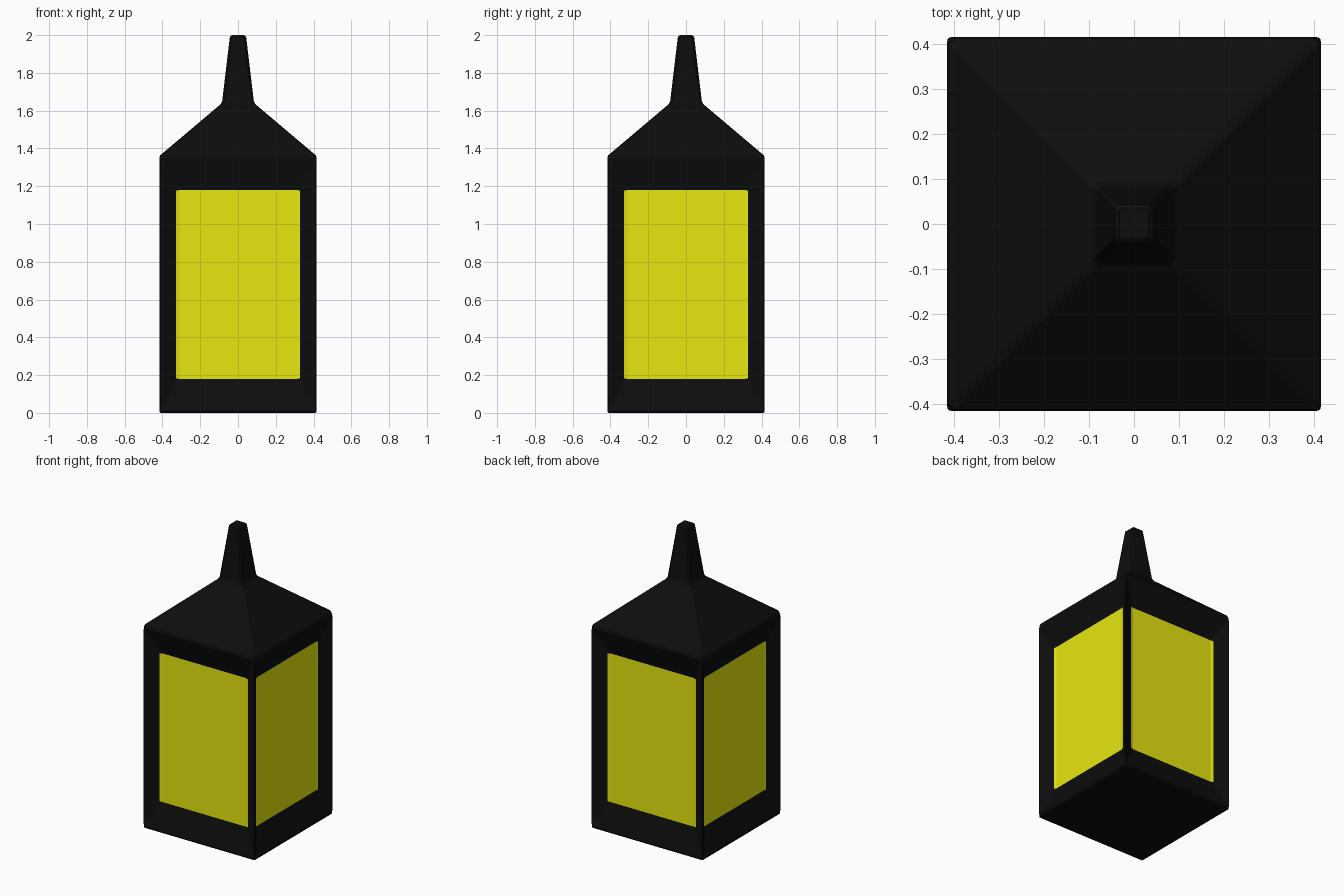
import bpy, bmesh
from mathutils import Vector

if "Cube" in bpy.data.objects:
    bpy.data.objects.remove(bpy.data.objects["Cube"])


def material(name, color):
    m = bpy.data.materials.new(name)
    m.diffuse_color = color
    m.use_nodes = True
    m.node_tree.nodes["Principled BSDF"].inputs["Base Color"].default_value = m.diffuse_color
    return m


bm = bmesh.new()

# Square profile: base, eave, neck, spire tip
profile = [(0.42, 0.0), (0.42, 1.357), (0.085, 1.64), (0.042, 2.0)]
corners = [(-1, -1), (1, -1), (1, 1), (-1, 1)]
rings = [[bm.verts.new((r * sx, r * sy, z)) for sx, sy in corners] for r, z in profile]
bm.faces.new(rings[0][::-1])
bm.faces.new(rings[-1])
walls = []
for level, (low, high) in enumerate(zip(rings, rings[1:])):
    for i in range(4):
        j = (i + 1) % 4
        face = bm.faces.new((low[i], low[j], high[j], high[i]))
        if level == 0:
            walls.append(face)
bm.normal_update()

# Sunken glowing panes, one per wall, with sloped surrounds
for face in walls:
    normal = face.normal.copy()
    pane = bmesh.ops.extrude_discrete_faces(bm, faces=[face])["faces"][0]
    for v in pane.verts:
        side = normal.cross(Vector((0, 0, 1)))
        across = 0.32 if v.co.dot(side) > 0 else -0.32
        z = 1.18 if v.co.z > 0.7 else 0.18
        v.co = normal * 0.36 + side * across + Vector((0, 0, z))
    pane.material_index = 1

bmesh.ops.recalc_face_normals(bm, faces=bm.faces)
mesh = bpy.data.meshes.new("lantern")
bm.to_mesh(mesh)
bm.free()
mesh.materials.append(material("black_metal", (0.004, 0.004, 0.004, 1)))
mesh.materials.append(material("yellow_glass", (0.8, 0.8, 0.005, 1)))
lantern = bpy.data.objects.new("lantern", mesh)
bpy.context.collection.objects.link(lantern)

# Small chamfer on the sharp edges
bevel = lantern.modifiers.new("chamfer", "BEVEL")
bevel.width = 0.01
bevel.segments = 1
bevel.limit_method = "ANGLE"
bevel.angle_limit = 0.5236
